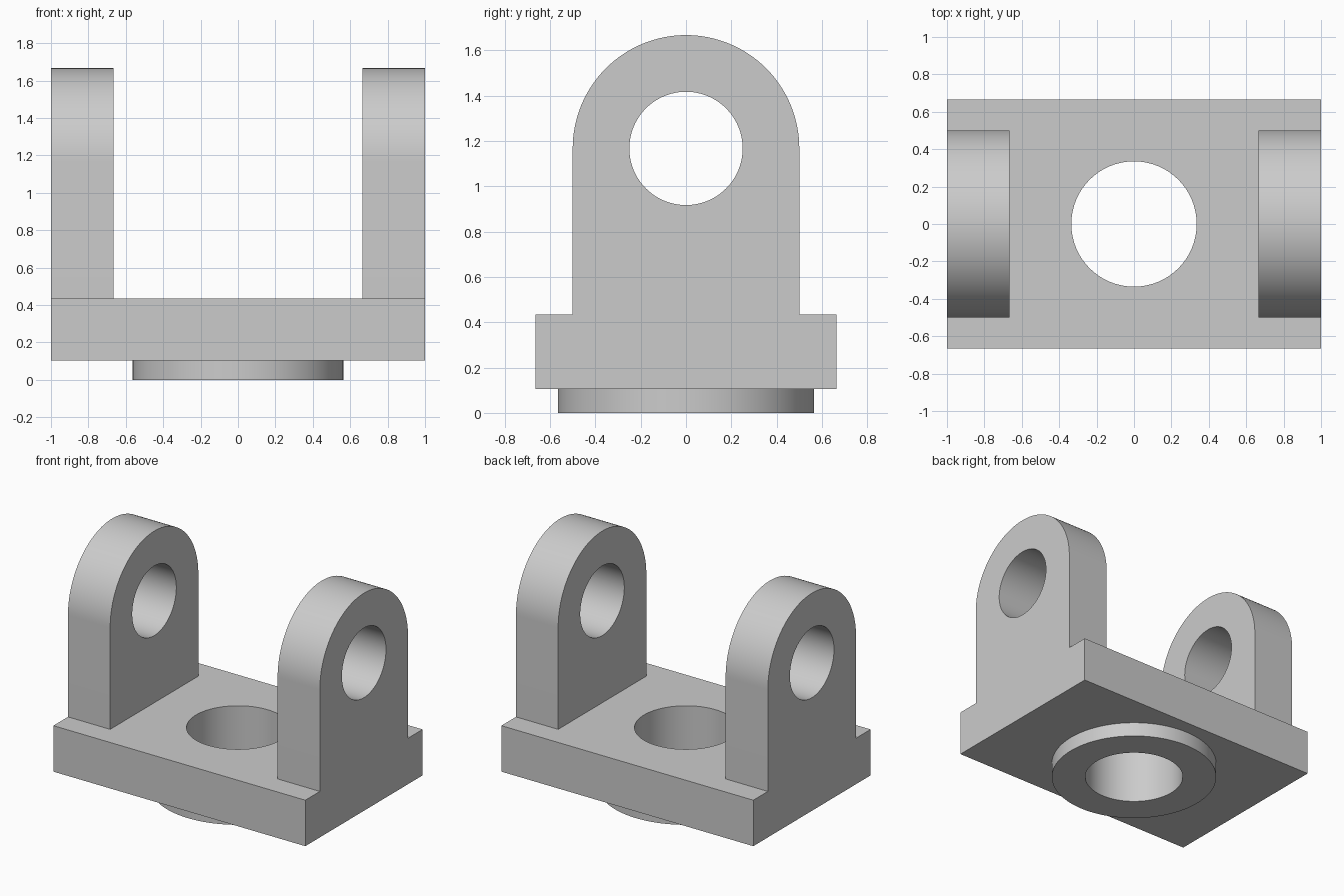
import bpy, bmesh, math
from mathutils import Matrix, Vector

cube = bpy.data.objects.get("Cube")
if cube:
    bpy.data.objects.remove(cube, do_unlink=True)

# Main sizes
BASE_BOTTOM, BASE_TOP = 0.105, 0.435
HALF_DEPTH = 0.665
EAR_INNER, EAR_RADIUS, PIN_Z = 0.665, 0.5, 1.167

grey = bpy.data.materials.new("plain grey")
colour = (0.6, 0.6, 0.6, 1)
grey.use_nodes = True
grey.diffuse_color = colour
grey.node_tree.nodes["Principled BSDF"].inputs["Base Color"].default_value = colour


def prism(name, outline, direction):
    """Closed solid made by sweeping a flat outline along a direction."""
    bm = bmesh.new()
    face = bm.faces.new([bm.verts.new(p) for p in outline])
    swept = bmesh.ops.extrude_face_region(bm, geom=[face], use_keep_orig=True)
    verts = [v for v in swept["geom"] if isinstance(v, bmesh.types.BMVert)]
    bmesh.ops.translate(bm, verts=verts, vec=Vector(direction))
    bmesh.ops.recalc_face_normals(bm, faces=bm.faces)
    mesh = bpy.data.meshes.new(name)
    bm.to_mesh(mesh)
    bm.free()
    mesh.materials.append(grey)
    obj = bpy.data.objects.new(name, mesh)
    bpy.context.collection.objects.link(obj)
    return obj


def disc(name, radius, bottom, top):
    steps = [math.tau * i / 96 for i in range(96)]
    outline = [(radius * math.cos(a), radius * math.sin(a), bottom) for a in steps]
    return prism(name, outline, (0, 0, top - bottom))


def combine(body, tool, operation):
    """Apply a boolean and discard the tool."""
    mod = body.modifiers.new(operation.lower(), "BOOLEAN")
    mod.operation, mod.solver, mod.object = operation, "EXACT", tool
    bpy.context.view_layer.objects.active = body
    bpy.ops.object.modifier_apply(modifier=mod.name)
    bpy.data.objects.remove(tool, do_unlink=True)


# Rectangular base plate
corners = [(-1, -1), (1, -1), (1, 1), (-1, 1)]
bracket = prism("clevis_bracket", [(x, y * HALF_DEPTH, BASE_BOTTOM) for x, y in corners],
                (0, 0, BASE_TOP - BASE_BOTTOM))

# Round-topped ears, rooted inside the plate
arc = [math.pi * i / 64 for i in range(65)]
for side in (-1, 1):
    outline = [(side, EAR_RADIUS * math.cos(a), PIN_Z + EAR_RADIUS * math.sin(a)) for a in arc]
    outline += [(side, -EAR_RADIUS, 0.25), (side, EAR_RADIUS, 0.25)]
    combine(bracket, prism("ear", outline, (side * (EAR_INNER - 1), 0, 0)), "UNION")

# Locating boss under the plate, then the vertical bore
combine(bracket, disc("boss", 0.565, 0, 0.25), "UNION")
combine(bracket, disc("bore_cutter", 0.335, -0.2, 0.8), "DIFFERENCE")

# Pin hole through both ears
pin = disc("pin_cutter", 0.25, -1.2, 1.2)
pin.data.transform(Matrix.Translation((0, 0, PIN_Z)) @ Matrix.Rotation(math.pi / 2, 4, "Y"))
combine(bracket, pin, "DIFFERENCE")

# Smooth curved walls, crisp edges
bpy.ops.object.select_all(action="DESELECT")
bracket.select_set(True)
bpy.context.view_layer.objects.active = bracket
bpy.ops.object.shade_smooth_by_angle(angle=math.radians(30))
